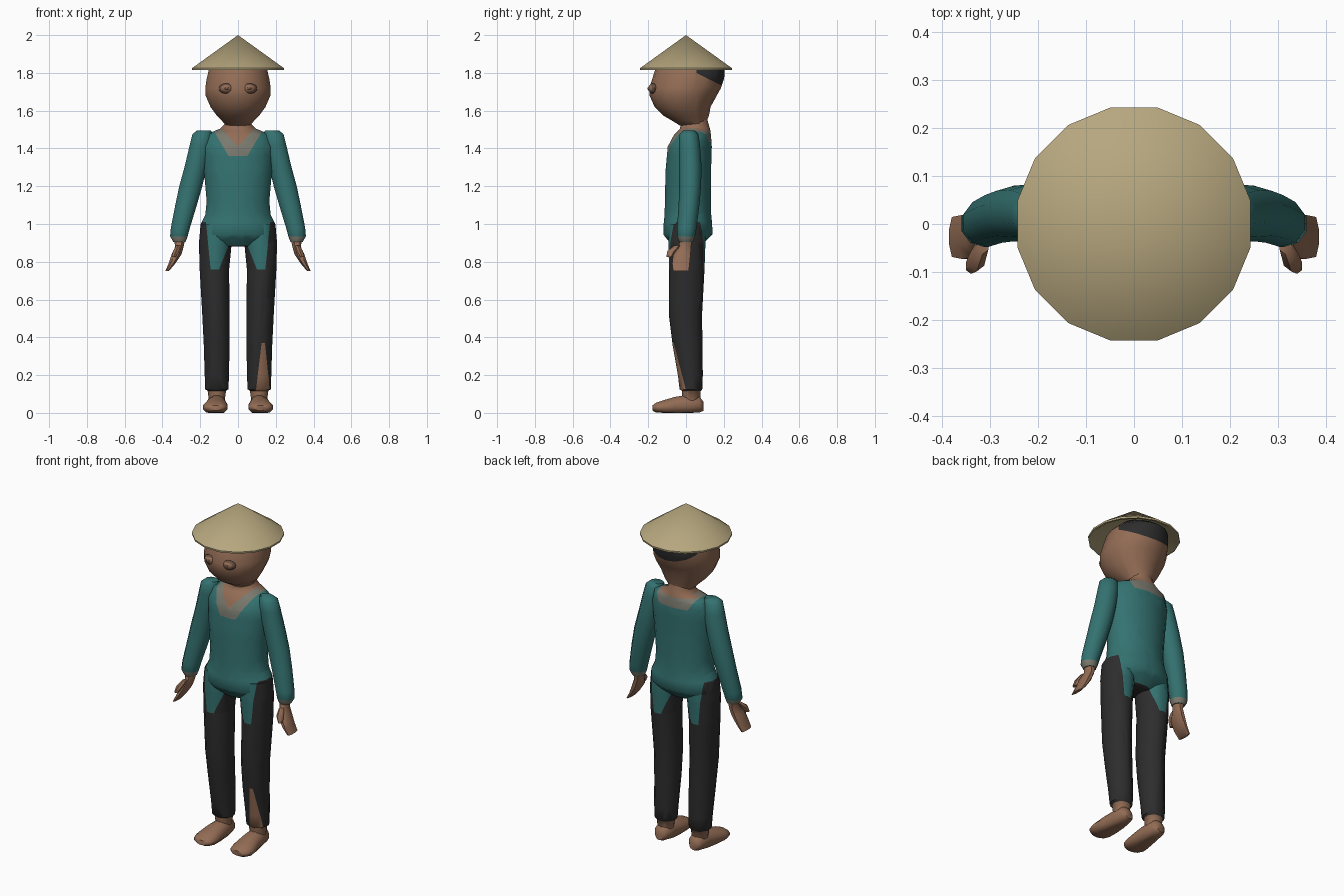
import bpy, bmesh, math
from mathutils import Vector


def material(name, rgb):
    m = bpy.data.materials.new(name)
    m.diffuse_color = (*rgb, 1)
    return m


SKIN, TEAL, BLACK, TRIM, STRAW, LID = range(6)
MATS = [material("brown_skin", (0.29, 0.15, 0.09)),
        material("teal_cloth", (0.034, 0.17, 0.165)),
        material("black_cloth", (0.026, 0.026, 0.026)),
        material("faded_trim", (0.19, 0.19, 0.155)),
        material("straw", (0.47, 0.385, 0.21)),
        material("eye_brown", (0.13, 0.075, 0.05))]


def finish(bm, name, paint, angle=50):
    """Turn bmesh into an object, colouring each face by the paint rule."""
    bmesh.ops.recalc_face_normals(bm, faces=bm.faces[:])
    for f in bm.faces:
        c = f.calc_center_median()
        f.material_index = paint(c) if callable(paint) else paint
    me = bpy.data.meshes.new(name)
    bm.to_mesh(me)
    bm.free()
    for m in MATS:
        me.materials.append(m)
    ob = bpy.data.objects.new(name, me)
    bpy.context.collection.objects.link(ob)
    bpy.ops.object.select_all(action='DESELECT')
    ob.select_set(True)
    bpy.context.view_layer.objects.active = ob
    bpy.ops.object.shade_smooth_by_angle(angle=math.radians(angle))
    return ob


def loft(name, rings, n, paint, side=1, along_y=False, cuts=(), angle=50):
    """Skin elliptical rings (cx, cy, height, rx, ry), then cut colour borders."""
    bm = bmesh.new()
    loops = []
    for a, b, h, ra, rb in rings:
        loop = []
        for i in range(n):
            t = 2 * math.pi * (i + 0.5) / n
            u, v = a + ra * math.cos(t), b + rb * math.sin(t)
            p = (u * side, h, max(v, 0)) if along_y else (u * side, v, h)
            loop.append(bm.verts.new(p))
        loops.append(loop)
    for lo, hi in zip(loops, loops[1:]):
        for i in range(n):
            j = (i + 1) % n
            bm.faces.new((lo[i], lo[j], hi[j], hi[i]))
    bm.faces.new(loops[0])
    bm.faces.new(loops[-1])
    for co, no in cuts:
        bmesh.ops.bisect_plane(bm, geom=bm.verts[:] + bm.edges[:] + bm.faces[:],
                               plane_co=co, plane_no=no)
    return finish(bm, name, paint, angle)


def level(z):
    return ((0, 0, z), (0, 0, 1))


def slant(x1, z1, x2, z2):
    """Mirrored pair of cuts following a line drawn on the front."""
    return [((s * x1, 0, z1), (z2 - z1, 0, -s * (x2 - x1)) if s > 0
             else (z2 - z1, 0, (x2 - x1))) for s in (1, -1)]


# Shirt-tail shape shared by torso and trousers
def tail_paint(c):
    x, z = abs(c.x), c.z
    inner, outer = 0.10 - (z - 0.76) * 0.4, 0.145 + (z - 0.76) * 0.1
    if z > 1.01 or (z > 0.76 and x < outer and (z > 0.885 or x > inner)):
        return TEAL
    return BLACK


TAIL_CUTS = (slant(0.10, 0.76, 0.048, 0.89) + slant(0.145, 0.76, 0.17, 1.01)
             + [level(0.885), level(1.01), level(0.76)])


# Torso with neckline and shirt tails
def torso_paint(c):
    x, z, front = abs(c.x), c.z, c.y < 0.05
    if z > (1.41 + x * 1.1 if front else 1.495):
        return SKIN
    if z > max(1.36 if front else 1.435, 1.36 + (x - 0.05) * 1.7):
        return TRIM
    return tail_paint(c)


loft("torso", [(0, 0.04, 1.57, 0.07, 0.07), (0, 0.045, 1.53, 0.07, 0.075),
               (0, 0.048, 1.505, 0.095, 0.08), (0, 0.035, 1.475, 0.17, 0.098),
               (0, 0.02, 1.41, 0.19, 0.118), (0, 0.012, 1.28, 0.182, 0.122),
               (0, 0.01, 1.12, 0.168, 0.123), (0, 0.01, 1.05, 0.175, 0.125),
               (0, 0.01, 1.0, 0.2, 0.13), (0, 0.01, 0.945, 0.205, 0.132),
               (0, 0.007, 0.915, 0.19, 0.105), (0, 0.005, 0.88, 0.10, 0.07)],
     20, torso_paint,
     cuts=TAIL_CUTS + slant(0, 1.41, 0.1, 1.52) + slant(0.05, 1.36, 0.15, 1.53)
     + [level(1.36), level(1.435), level(1.495), ((0, 0.05, 0), (0, 1, 0))])


# Legs: trousers, ankles and one torn shin
def leg_paint(c):
    if c.z < 0.118:
        return SKIN
    tear_y = -0.065 + (0.37 - c.z) * 0.26
    if 0 < c.z < 0.37 and c.y < tear_y and c.x > 0.125 - (0.37 - c.z) * 0.12:
        return SKIN
    return tail_paint(c)


TEAR_CUTS = [level(0.37), ((0, -0.065, 0.37), (0, 1, 0.26)),
             ((0.125, 0, 0.37), (1, 0, -0.12))]

for side, tag in ((1, "left"), (-1, "right")):
    loft(tag + "_leg",
         [(0.115, 0.005, 1.0, 0.085, 0.095), (0.12, 0.005, 0.9, 0.089, 0.098),
          (0.125, 0.004, 0.76, 0.08, 0.094), (0.117, -0.003, 0.52, 0.074, 0.088),
          (0.113, 0.008, 0.36, 0.07, 0.079), (0.112, 0.023, 0.2, 0.066, 0.066),
          (0.112, 0.026, 0.125, 0.063, 0.06), (0.112, 0.028, 0.117, 0.05, 0.05),
          (0.112, 0.028, 0.06, 0.042, 0.046)],
         14, leg_paint, side, cuts=TAIL_CUTS + (TEAR_CUTS if side > 0 else []))
    loft(tag + "_foot",
         [(0.112, 0.035, 0.092, 0.025, 0.025), (0.112, 0.045, 0.07, 0.045, 0.045),
          (0.112, 0.042, 0.01, 0.05, 0.056), (0.116, 0.036, -0.06, 0.06, 0.05),
          (0.12, 0.03, -0.12, 0.068, 0.038), (0.12, 0.028, -0.16, 0.058, 0.026),
          (0.118, 0.026, -0.178, 0.035, 0.014)], 12, SKIN, side, along_y=True)

    # Sleeve with faded cuff
    loft(tag + "_sleeve",
         [(0.18, 0.015, 1.495, 0.04, 0.03), (0.19, 0.015, 1.475, 0.054, 0.05),
          (0.198, 0.018, 1.42, 0.06, 0.056), (0.222, 0.022, 1.31, 0.062, 0.06),
          (0.25, 0.022, 1.2, 0.064, 0.058), (0.275, 0.016, 1.1, 0.06, 0.055),
          (0.305, 0.004, 0.98, 0.053, 0.052), (0.313, 0.0, 0.935, 0.049, 0.048),
          (0.31, 0.0, 0.905, 0.034, 0.036)],
         10, lambda c: TRIM if c.z < 0.935 else TEAL, side)
    # Hand and thumb
    loft(tag + "_hand",
         [(0.31, 0, 0.92, 0.032, 0.034), (0.31, -0.006, 0.88, 0.024, 0.036),
          (0.325, -0.022, 0.84, 0.028, 0.05), (0.35, -0.027, 0.79, 0.019, 0.05),
          (0.376, -0.027, 0.75, 0.01, 0.045)], 8, SKIN, side)
    loft(tag + "_thumb",
         [(0.316, -0.045, 0.885, 0.014, 0.018), (0.328, -0.075, 0.857, 0.018, 0.024),
          (0.34, -0.088, 0.825, 0.012, 0.016)], 6, SKIN, side)

    # Eye: dark lid rim with a skin-toned bulge
    for name, rad, depth, y, col in (("eye_rim", 0.042, 0.02, -0.176, LID),
                                     ("eyeball", 0.036, 0.023, -0.178, SKIN),
                                     ("pupil", 0.012, 0.008, -0.196, LID)):
        bm = bmesh.new()
        bmesh.ops.create_uvsphere(bm, u_segments=12, v_segments=8, radius=1)
        for v in bm.verts:
            v.co = Vector((side * 0.06 + v.co.x * rad, y + v.co.y * depth
                           + abs(v.co.x) * rad * 0.25, 1.717 + v.co.z * rad * 0.66))
        finish(bm, tag + "_" + name, col)


# Head with hair at the back
def head_paint(c):
    return BLACK if c.y > 0.055 and c.z > 1.80 - (c.y - 0.055) * 0.5 else SKIN


loft("head", [(0, 0.04, 1.52, 0.065, 0.07), (0, 0.02, 1.545, 0.085, 0.09),
              (0, 0.0, 1.575, 0.115, 0.122), (0, -0.018, 1.62, 0.148, 0.148),
              (0, -0.015, 1.68, 0.174, 0.178), (0, -0.005, 1.72, 0.176, 0.19),
              (0, 0.012, 1.77, 0.168, 0.19), (0, 0.022, 1.825, 0.155, 0.183),
              (0, 0.015, 1.86, 0.12, 0.14), (0, 0, 1.91, 0.06, 0.06)],
     18, head_paint, cuts=[((0, 0.055, 1.80), (0, 1, 0)),
                           ((0, 0.055, 1.80), (0, 0.5, 1))])

# Conical straw hat with thin rim and hollow underside
bm = bmesh.new()
n = 16
tip, hollow = bm.verts.new((0, 0, 2.0)), bm.verts.new((0, 0, 1.975))
ring = [[bm.verts.new((r * math.cos(2 * math.pi * (i + 0.5) / n),
                       r * math.sin(2 * math.pi * (i + 0.5) / n), z))
         for i in range(n)] for r, z in ((0.248, 1.825), (0.247, 1.815), (0.235, 1.815))]
for i in range(n):
    j = (i + 1) % n
    bm.faces.new((tip, ring[0][i], ring[0][j]))
    bm.faces.new((ring[2][i], ring[2][j], hollow))
    for a, b in zip(ring, ring[1:]):
        bm.faces.new((a[i], a[j], b[j], b[i]))
finish(bm, "straw_hat", STRAW, 35)
